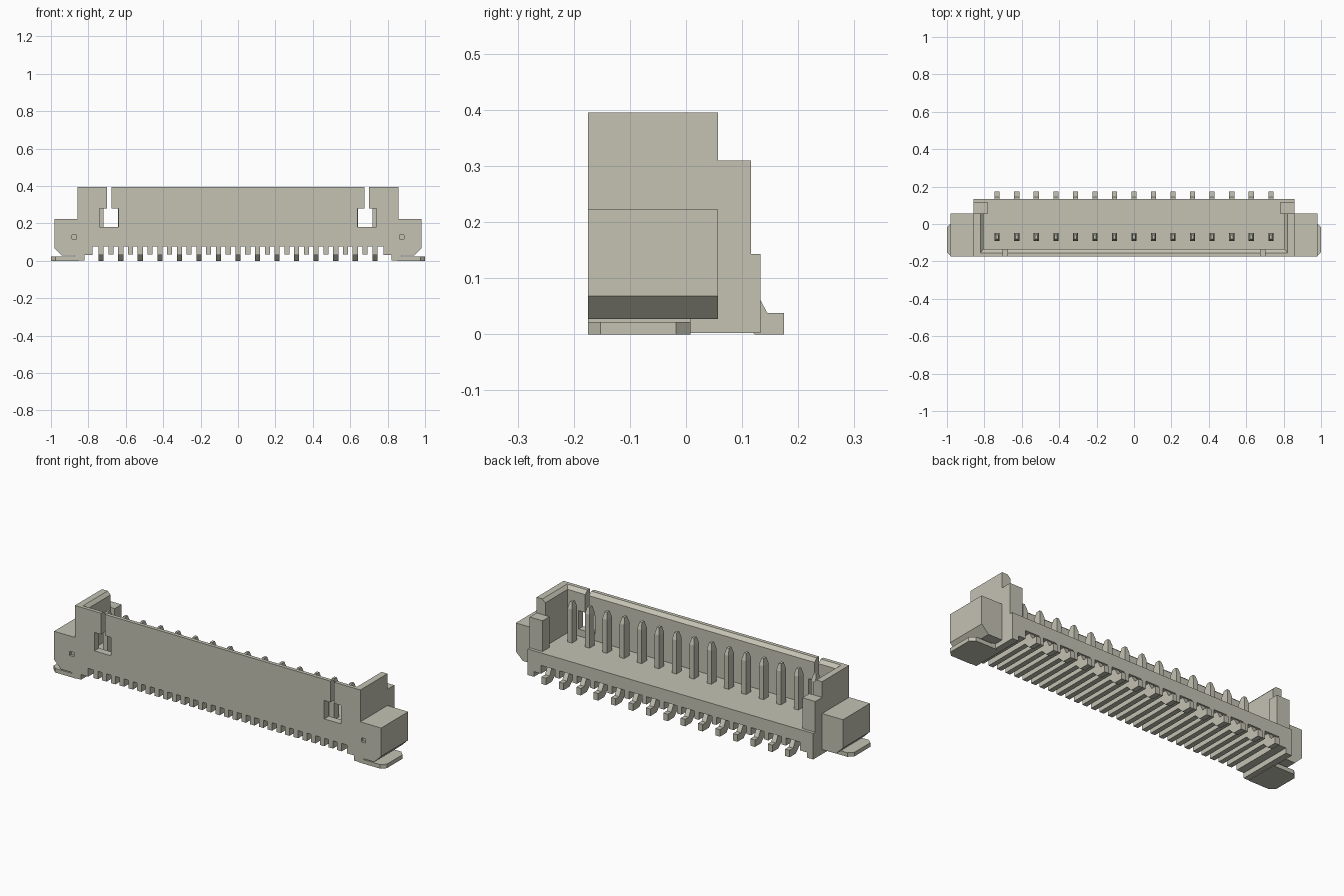
import bpy, bmesh
from mathutils import Vector

cube = bpy.data.objects.get("Cube")
if cube:
    bpy.data.objects.remove(cube, do_unlink=True)

# One warm grey for the whole part
colour = (0.55, 0.54, 0.45, 1)
grey = bpy.data.materials.new("warm grey")
grey.use_nodes = True
grey.diffuse_color = colour
grey.node_tree.nodes["Principled BSDF"].inputs["Base Color"].default_value = colour


def finish(name, bm):
    bmesh.ops.recalc_face_normals(bm, faces=bm.faces)
    mesh = bpy.data.meshes.new(name)
    bm.to_mesh(mesh)
    bm.free()
    mesh.materials.append(grey)
    obj = bpy.data.objects.new(name, mesh)
    bpy.context.collection.objects.link(obj)
    return obj


def prism(name, profile, axis, lo, hi):
    """Extrude a 2D profile along an axis; the profile uses the other two axes in order."""
    bm = bmesh.new()

    def point(p, depth):
        v = list(p)
        v.insert("xyz".index(axis), depth)
        return bm.verts.new(v)
    a = [point(p, lo) for p in profile]
    b = [point(p, hi) for p in profile]
    bm.faces.new(a)
    bm.faces.new(b[::-1])
    for i in range(len(a)):
        j = (i + 1) % len(a)
        bm.faces.new((a[i], a[j], b[j], b[i]))
    return finish(name, bm)


def box(name, x, y, z):
    return prism(name, [(x[0], y[0]), (x[1], y[0]), (x[1], y[1]), (x[0], y[1])], "z", *z)


def mirror(obj):
    mod = obj.modifiers.new("other side", "MIRROR")
    mod.use_clip = False
    return obj


def cut(obj, cutter):
    mod = obj.modifiers.new("cut", "BOOLEAN")
    mod.operation = "DIFFERENCE"
    mod.solver = "EXACT"
    mod.object = cutter
    cutter.hide_render = True
    bpy.context.view_layer.objects.active = obj
    bpy.ops.object.modifier_apply(modifier=mod.name)
    bpy.data.objects.remove(cutter, do_unlink=True)


FRONT, BACK, TOP, FLOOR, BASE = -0.175, 0.133, 0.395, 0.143, 0.075
END = 0.857

# Floor slab
box("floor", (-END, END), (FRONT, BACK), (BASE, FLOOR))

# Front wall with bevelled inner rim, latch windows and slots
wall = prism("front_wall", [(FRONT, FLOOR), (-0.135, FLOOR), (-0.135, 0.378),
                            (-0.155, TOP), (FRONT, TOP)], "x", -END, END)
for s in (-1, 1):
    keyhole = [(0.64, 0.18), (0.74, 0.18), (0.74, 0.28), (0.70, 0.28),
               (0.70, 0.45), (0.677, 0.45), (0.677, 0.28), (0.64, 0.28)]
    cut(wall, prism("cutter", [(s * x, z) for x, z in keyhole], "y", -0.3, -0.1))

# End walls, rear posts and stepped feet
mirror(prism("end_wall", [(END, FLOOR), (0.805, FLOOR), (0.805, 0.378), (0.822, TOP), (END, TOP)],
             "y", FRONT, 0.057))
mirror(box("rear_post", (0.78, END), (0.057, 0.116), (FLOOR, 0.31)))
mirror(prism("end_foot", [(0.777, BASE), (0.777, 0.03), (0.82, 0.03), (0.82, 0.002),
                          (END, 0.002), (END, BASE)], "y", FRONT, BACK))

# Side ears with chamfered lower edge and a small front recess
ear = prism("side_ear", [(END, 0.027), (0.94, 0.027), (0.982, 0.068), (0.982, 0.222), (END, 0.222)],
            "y", FRONT, 0.057)
cut(ear, box("cutter", (0.863, 0.888), (-0.2, -0.16), (0.115, 0.138)))
mirror(ear)

# Solder tabs under the ears
mirror(prism("solder_tab", [(0.85, FRONT), (0.975, FRONT), (1, -0.152), (1, -0.018),
                            (0.975, 0.008), (0.85, 0.008)], "z", 0, 0.022))
mirror(box("tab_stem", (0.85, 0.875), (FRONT, 0.008), (0.015, 0.035)))

# Contacts: upright blade, underside rail and soldering tail
COUNT, PITCH, HALF = 15, 0.1045, 0.0135
for i in range(COUNT):
    x = (i - (COUNT - 1) / 2) * PITCH
    lo, hi = x - HALF, x + HALF
    blade = box("contact_blade", (lo, hi), (-0.092, -0.048), (FLOOR, 0.36))
    centre = Vector((x, -0.07, 0))
    bm = bmesh.new()
    bm.from_mesh(blade.data)
    top = [f for f in bm.faces if f.normal.z > 0.9]
    shoulder = [v for v in top[0].verts]
    bmesh.ops.extrude_discrete_faces(bm, faces=top)
    for v in shoulder:
        v.co.z = 0.325
    tip = [v for v in bm.verts if v.co.z > 0.35]
    for v in tip:
        v.co.x = centre.x + (v.co.x - centre.x) * 0.5
        v.co.y = centre.y + (v.co.y - centre.y) * 0.5
    bm.to_mesh(blade.data)
    bm.free()
    prism("contact_tail", [(FRONT, BASE), (FRONT, 0.032), (0.09, 0.032), (0.122, 0), (0.175, 0),
                           (0.175, 0.038), (0.145, 0.038), (0.125, BASE)], "x", lo, hi)

# Ribs between the contacts
for i in range(COUNT - 1):
    x = (i - (COUNT - 2) / 2) * PITCH
    box("underside_rib", (x - HALF, x + HALF), (FRONT, BACK), (0.033, BASE))
